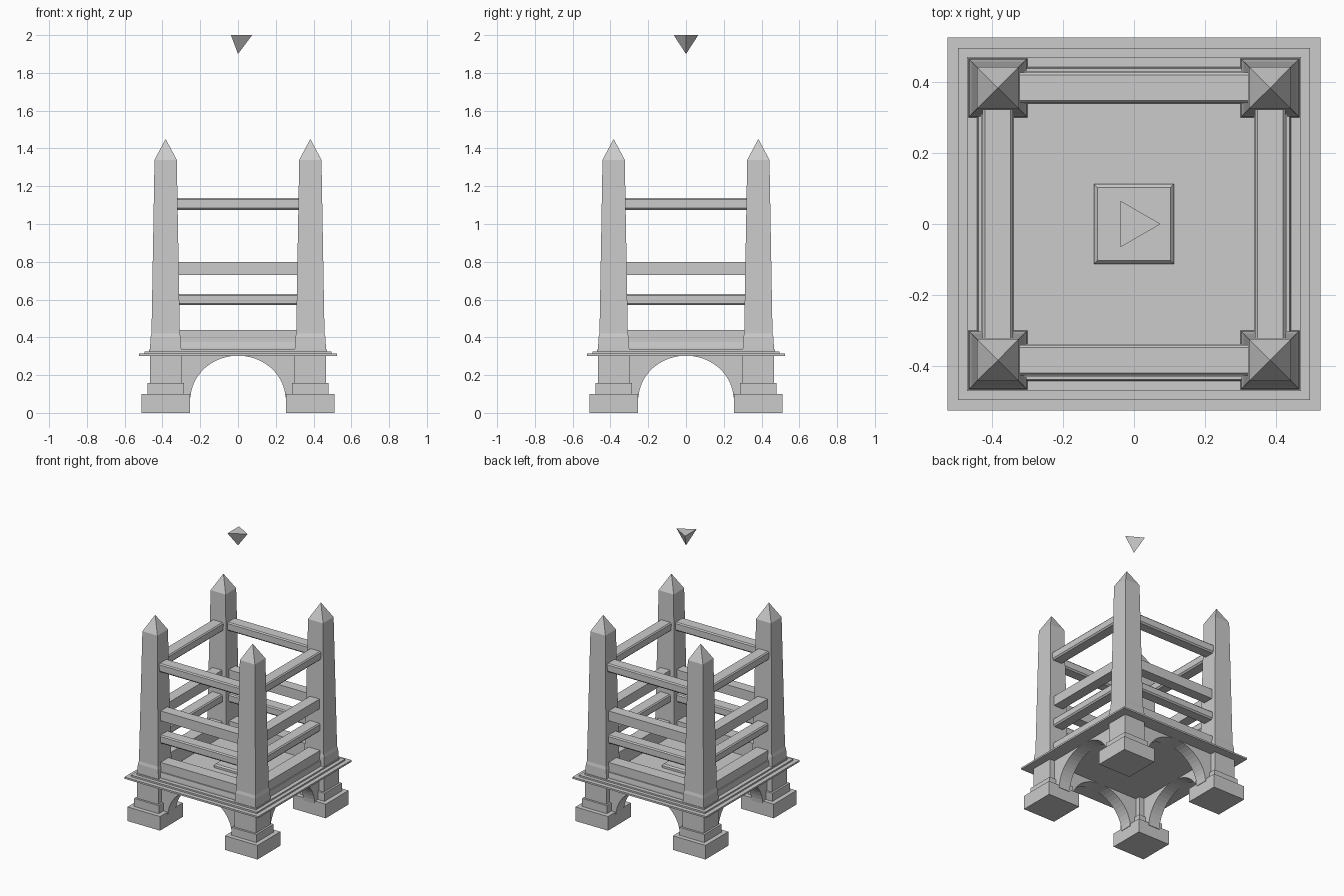
import bpy, bmesh, math
from mathutils import Matrix

cube = bpy.data.objects.get("Cube")
if cube:
    bpy.data.objects.remove(cube)

stone = bpy.data.materials.new("grey_stone")
stone.use_nodes = True
colour = (0.6, 0.6, 0.6, 1)
stone.diffuse_color = colour
stone.node_tree.nodes["Principled BSDF"].inputs["Base Color"].default_value = colour

POST = 0.383  # distance of each post axis from the middle
SIDES = ["front", "left", "back", "right"]


def finish(name, bm):
    bmesh.ops.recalc_face_normals(bm, faces=bm.faces)
    mesh = bpy.data.meshes.new(name)
    bm.to_mesh(mesh)
    bm.free()
    mesh.materials.append(stone)
    obj = bpy.data.objects.new(name, mesh)
    bpy.context.collection.objects.link(obj)
    return obj


def stack(name, rings, x=0, y=0):
    """Square rings (half width, height) joined from bottom to top."""
    bm = bmesh.new()
    corners = [(-1, -1), (1, -1), (1, 1), (-1, 1)]
    loops = [[bm.verts.new((x + sx * h, y + sy * h, z)) for sx, sy in corners]
             for h, z in rings]
    bm.faces.new(loops[0])
    bm.faces.new(loops[-1])
    for a, b in zip(loops, loops[1:]):
        for i in range(4):
            j = (i + 1) % 4
            bm.faces.new((a[i], a[j], b[j], b[i]))
    bmesh.ops.remove_doubles(bm, verts=bm.verts, dist=1e-5)
    return finish(name, bm)


def prism(name, points, offset, turn):
    """Extrude a closed outline by an offset, then turn it to one side."""
    bm = bmesh.new()
    face = bm.faces.new([bm.verts.new(p) for p in points])
    out = bmesh.ops.extrude_face_region(bm, geom=[face])
    verts = [v for v in out["geom"] if isinstance(v, bmesh.types.BMVert)]
    bmesh.ops.translate(bm, verts=verts, vec=offset)
    bm.transform(Matrix.Rotation(turn * math.pi / 2, 4, "Z"))
    return finish(name, bm)


def rail(name, section, turn, half=0.345):
    points = [(-half, -u, z) for u, z in section]
    prism(name, points, (2 * half, 0, 0), turn)


def moulded(z0, z1):
    """Bar section with a fine bevel along its upper and lower edges."""
    return [(0.35, z0), (0.418, z0), (0.427, z0 + 0.01), (0.427, z1 - 0.008),
            (0.42, z1), (0.347, z1), (0.34, z1 - 0.008), (0.34, z0 + 0.01)]


# Stepped platform
stack("platform", [(0.525, 0.302), (0.525, 0.314), (0.495, 0.314),
                   (0.495, 0.325), (0.47, 0.325), (0.47, 0.335)])

# Legs and tapering pointed posts at the four corners
for side_x, sx in (("left", 1), ("right", -1)):
    for side_y, sy in (("front", -1), ("back", 1)):
        place = f"{side_y}_{side_x}"
        stack(f"{place}_leg", [(0.128, 0), (0.128, 0.1), (0.097, 0.1),
                               (0.097, 0.157), (0.083, 0.157), (0.083, 0.305)],
              sx * POST, sy * POST)
        stack(f"{place}_post", [(0.083, 0.33), (0.08, 0.4), (0.075, 0.42),
                                (0.059, 1.34), (0, 1.45)],
              sx * POST, sy * POST)

# Sill and rails on each side
sill = [(0.338, 0.33), (0.442, 0.33), (0.442, 0.345), (0.438, 0.375),
        (0.43, 0.375), (0.43, 0.44), (0.34, 0.44)]
plain = [(0.345, 0.73), (0.42, 0.73), (0.42, 0.8), (0.345, 0.8)]
for turn, side in enumerate(SIDES):
    rail(f"{side}_sill", sill, turn, 0.32)
    rail(f"{side}_lower_rail", moulded(0.57, 0.63), turn)
    rail(f"{side}_middle_rail", plain, turn)
    rail(f"{side}_top_rail", moulded(1.075, 1.137), turn)

    # Curved brackets that form the arch under the platform
    for end, s in (("start", -1), ("end", 1)):
        arc = [math.radians(3 + 87 * i / 12) for i in range(13)]
        points = [(s * 0.252 * math.cos(a), -POST - 0.045, 0.07 + 0.233 * math.sin(a))
                  for a in arc]
        points += [(s * 0.31, -POST - 0.045, 0.303), (s * 0.31, -POST - 0.045, 0.08)]
        prism(f"{side}_arch_{end}", points, (0, 0.09, 0), turn)

# Low plinth in the middle of the floor
stack("centre_plinth", [(0.112, 0.33), (0.112, 0.35), (0.103, 0.36)])

# Floating three-sided crystal, point down
bm = bmesh.new()
bmesh.ops.create_cone(bm, cap_ends=True, segments=3, radius1=0, radius2=0.075, depth=0.1)
bmesh.ops.remove_doubles(bm, verts=bm.verts, dist=1e-5)
lead = max(bm.verts, key=lambda v: v.co.xy.length).co
bm.transform(Matrix.Translation((0, 0, 1.95)) @
             Matrix.Rotation(-math.atan2(lead.y, lead.x), 4, "Z"))
finish("floating_crystal", bm)
